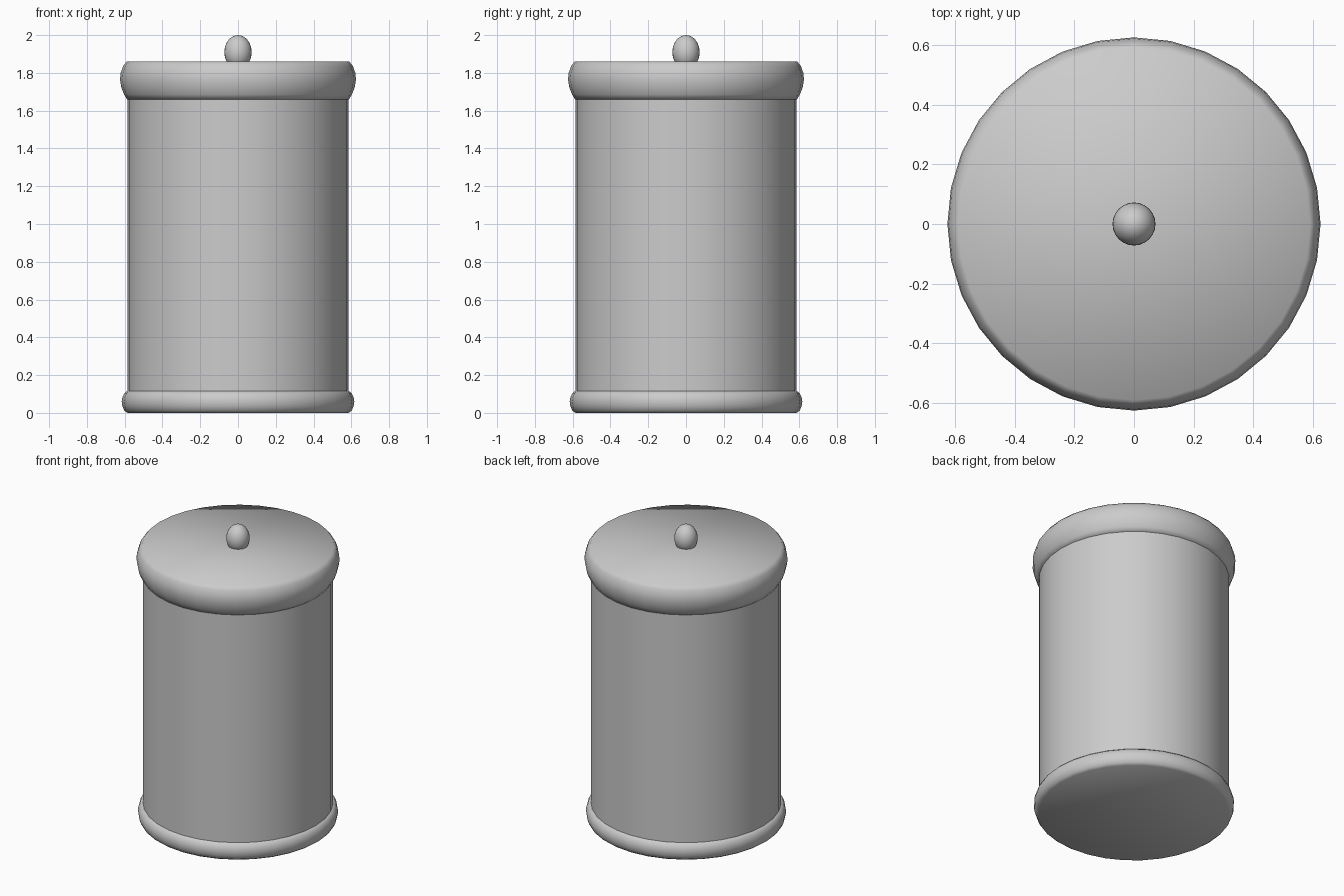
import bpy, bmesh
from math import cos, sin, tau

if "Cube" in bpy.data.objects:
    bpy.data.objects.remove(bpy.data.objects["Cube"])

SIDES = 32


def lathe(name, profile, angle=None):
    """Revolve (radius, z) points from bottom to top, closed with flat caps."""
    bm = bmesh.new()
    rings = [[bm.verts.new((r * cos(tau * i / SIDES), r * sin(tau * i / SIDES), z))
              for i in range(SIDES)] for r, z in profile]
    for low, high in zip(rings, rings[1:]):
        for i in range(SIDES):
            j = (i + 1) % SIDES
            bm.faces.new((low[i], low[j], high[j], high[i]))
    bm.faces.new(rings[0][::-1])
    bm.faces.new(rings[-1])
    for f in bm.faces:
        f.smooth = True
    mesh = bpy.data.meshes.new(name)
    bm.to_mesh(mesh)
    bm.free()
    obj = bpy.data.objects.new(name, mesh)
    bpy.context.collection.objects.link(obj)
    if angle is not None:
        bpy.ops.object.select_all(action='DESELECT')
        obj.select_set(True)
        bpy.context.view_layer.objects.active = obj
        bpy.ops.object.shade_smooth_by_angle(angle=angle)
    return obj


# Rounded foot ring
lathe("base", [(0.585, 0), (0.602, 0.012), (0.612, 0.035), (0.616, 0.06),
               (0.612, 0.083), (0.602, 0.104), (0.588, 0.115)])

# Straight canister wall
lathe("body", [(0.585, 0.06), (0.585, 1.76)], angle=0.6)

# Bulging lid with a flat top
lathe("lid", [(0.587, 1.66), (0.603, 1.685), (0.617, 1.72), (0.625, 1.765),
              (0.621, 1.80), (0.609, 1.835), (0.59, 1.86)])

# Egg-shaped knob
bpy.ops.mesh.primitive_uv_sphere_add(segments=24, ring_count=16, radius=1,
                                     location=(0, 0, 1.91))
knob = bpy.context.object
knob.name = "knob"
knob.scale = (0.072, 0.072, 0.09)
bpy.ops.object.transform_apply(location=False, rotation=False, scale=True)
bpy.ops.object.shade_smooth()
